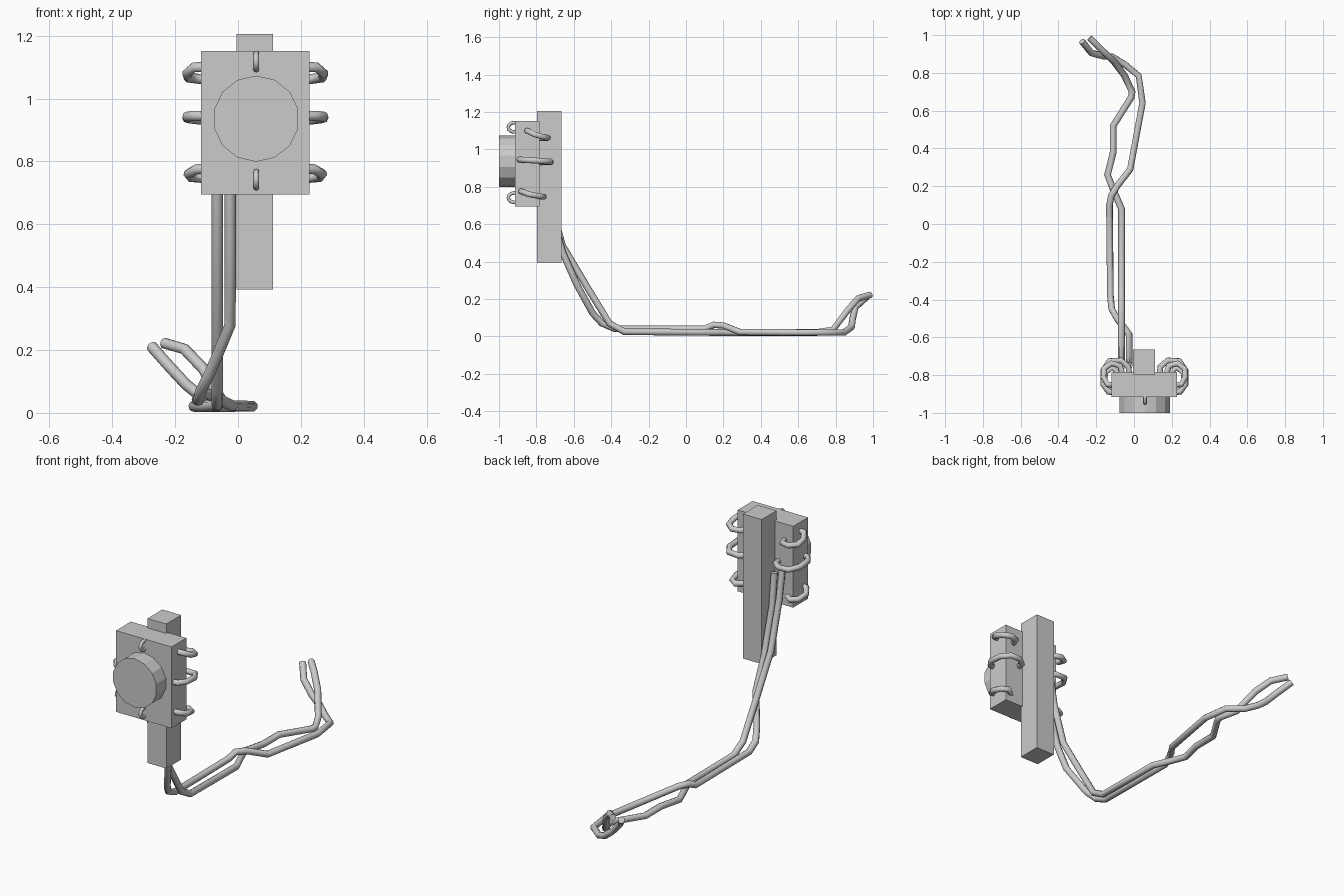
import bpy, math

MID = 0.055  # symmetry line of the box


def box(name, x, y, z):
    bpy.ops.mesh.primitive_cube_add(size=1)
    o = bpy.context.object
    o.name = name
    o.location = [(a + b) / 2 for a, b in (x, y, z)]
    o.scale = [b - a for a, b in (x, y, z)]
    bpy.ops.object.transform_apply(location=True, scale=True)
    return o


def tube(name, pts, r=0.018):
    """Round tube along a polyline, turned into a mesh."""
    cu = bpy.data.curves.new(name + "_path", 'CURVE')
    cu.dimensions = '3D'
    cu.bevel_depth = r
    cu.bevel_resolution = 2
    cu.use_fill_caps = True
    sp = cu.splines.new('POLY')
    sp.points.add(len(pts) - 1)
    for p, co in zip(sp.points, pts):
        p.co = (*co, 1)
    tmp = bpy.data.objects.new(name + "_tmp", cu)
    bpy.context.collection.objects.link(tmp)
    me = bpy.data.meshes.new_from_object(
        tmp.evaluated_get(bpy.context.evaluated_depsgraph_get()))
    bpy.data.objects.remove(tmp)
    o = bpy.data.objects.new(name, me)
    bpy.context.collection.objects.link(o)
    bpy.ops.object.select_all(action='DESELECT')
    o.select_set(True)
    bpy.context.view_layer.objects.active = o
    bpy.ops.object.shade_smooth_by_angle(angle=math.radians(60))
    return o


# Post and box
box("post", (-0.005, 0.112), (-0.797, -0.665), (0.393, 1.205))
box("housing", (-0.118, 0.227), (-0.915, -0.783), (0.695, 1.152))

# Round front dial
bpy.ops.mesh.primitive_cylinder_add(vertices=14, radius=0.137, depth=0.095,
                                    location=(0.058, -0.9525, 0.936),
                                    rotation=(math.pi / 2, 0, 0))
bpy.context.object.name = "front_dial"

# Wire loops wrapping from the side to the back of the box
loops = {
    "top_loop": [(0.205, -0.85, 1.10), (0.25, -0.85, 1.10), (0.272, -0.81, 1.08),
                 (0.268, -0.765, 1.067), (0.23, -0.738, 1.062),
                 (0.185, -0.75, 1.06), (0.17, -0.80, 1.06)],
    "middle_loop": [(0.205, -0.893, 0.945), (0.245, -0.888, 0.945), (0.272, -0.85, 0.943),
                    (0.272, -0.775, 0.938), (0.24, -0.725, 0.934),
                    (0.18, -0.722, 0.932), (0.14, -0.755, 0.932), (0.135, -0.80, 0.932)],
    "bottom_loop": [(0.205, -0.885, 0.778), (0.243, -0.88, 0.775), (0.268, -0.84, 0.76),
                    (0.26, -0.785, 0.75), (0.225, -0.76, 0.747), (0.18, -0.80, 0.747)],
}
for name, pts in loops.items():
    tube(name + "_right", pts, 0.016)
    tube(name + "_left", [(2 * MID - x, y, z) for x, y, z in pts], 0.016)

# Small staples on the front face
for name, zc in (("upper_staple", 1.118), ("lower_staple", 0.742)):
    pts = [(0.058, -0.90, zc + 0.025)]
    for i in range(7):
        a = math.pi * (0.5 - i / 6)
        pts.append((0.058, -0.92 - 0.03 * math.cos(a), zc + 0.025 * math.sin(a)))
    pts.append((0.058, -0.90, zc - 0.025))
    tube(name, pts, 0.0095)

# Two twisted cables hanging behind the box and running along the ground
tube("cable_a", [(-0.066, -0.76, 0.90), (-0.066, -0.735, 0.75), (-0.066, -0.66, 0.485),
                 (-0.066, -0.52, 0.25), (-0.066, -0.41, 0.07), (-0.066, -0.33, 0.025),
                 (-0.066, 0.08, 0.022), (-0.105, 0.17, 0.021), (-0.14, 0.26, 0.021),
                 (-0.11, 0.38, 0.021), (-0.11, 0.52, 0.021), (-0.015, 0.67, 0.021),
                 (-0.01, 0.70, 0.021), (-0.05, 0.785, 0.035), (-0.11, 0.865, 0.14),
                 (-0.17, 0.92, 0.203), (-0.235, 0.985, 0.222)])
tube("cable_b", [(-0.025, -0.75, 0.88), (-0.025, -0.73, 0.70), (-0.025, -0.66, 0.45),
                 (-0.025, -0.585, 0.28), (-0.09, -0.50, 0.125), (-0.118, -0.45, 0.07),
                 (-0.125, -0.38, 0.04), (-0.13, 0.10, 0.04), (-0.12, 0.15, 0.062),
                 (-0.09, 0.20, 0.058), (-0.02, 0.29, 0.023), (0.045, 0.64, 0.021),
                 (0.025, 0.785, 0.021), (-0.05, 0.845, 0.021), (-0.115, 0.885, 0.05),
                 (-0.165, 0.89, 0.09), (-0.225, 0.905, 0.155), (-0.275, 0.967, 0.212)])
